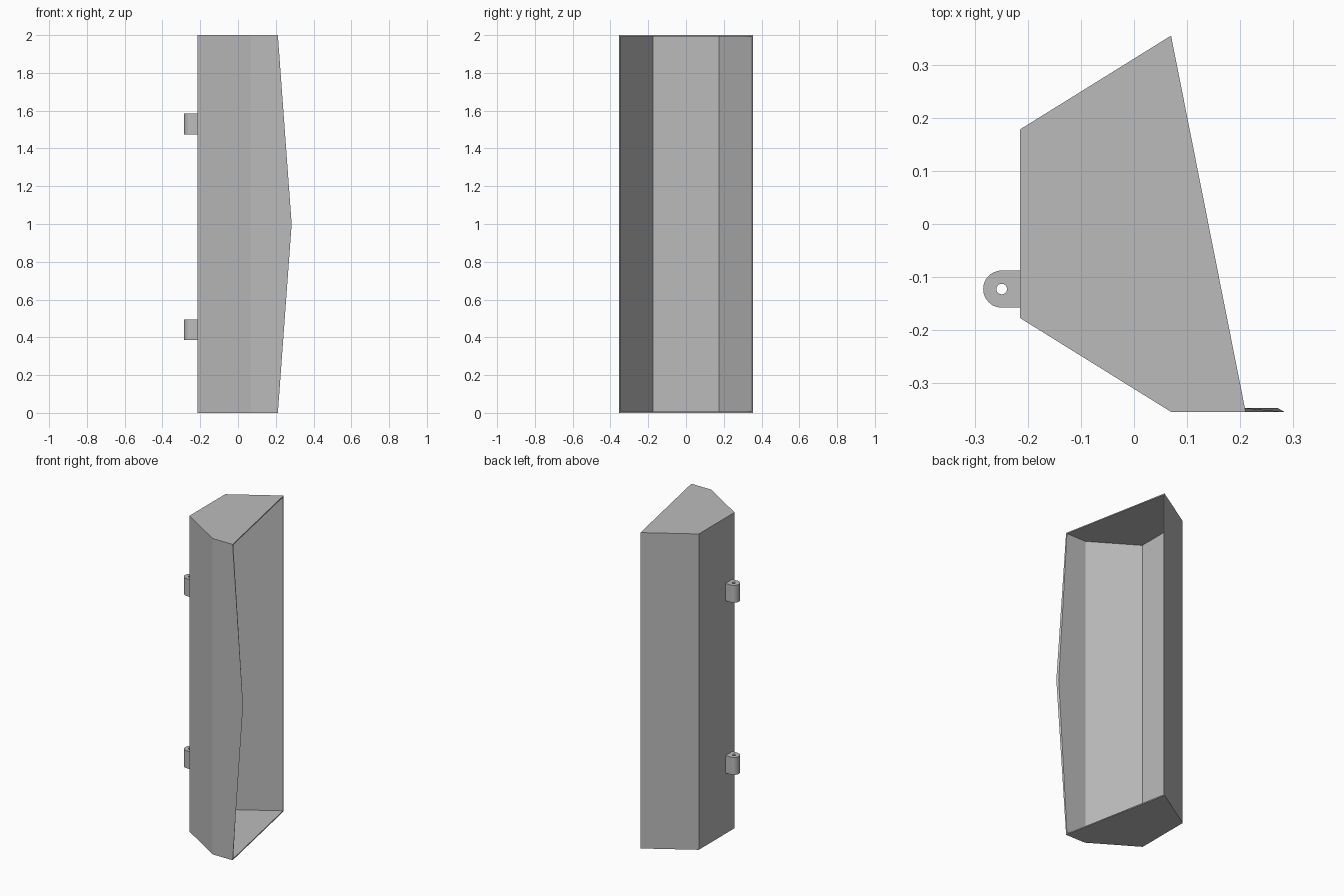
import bpy, bmesh, math
from mathutils import Vector
from mathutils.geometry import intersect_line_line_2d as _unused, intersect_line_line

if "Cube" in bpy.data.objects:
    bpy.data.objects.remove(bpy.data.objects["Cube"], do_unlink=True)

HEIGHT, SHEET = 2.0, 0.007

steel = bpy.data.materials.new("grey_steel")
steel.use_nodes = True
GREY = (0.5, 0.5, 0.5, 1)
steel.diffuse_color = GREY
steel.node_tree.nodes["Principled BSDF"].inputs["Base Color"].default_value = GREY


def finish(name, bm):
    bmesh.ops.recalc_face_normals(bm, faces=bm.faces)
    mesh = bpy.data.meshes.new(name)
    bm.to_mesh(mesh)
    bm.free()
    mesh.materials.append(steel)
    obj = bpy.data.objects.new(name, mesh)
    bpy.context.collection.objects.link(obj)
    return obj


def loft(name, lower, upper):
    """Solid between two matching loops of 3D points."""
    bm = bmesh.new()
    a = [bm.verts.new(p) for p in lower]
    b = [bm.verts.new(p) for p in upper]
    bm.faces.new(a)
    bm.faces.new(b)
    for i in range(len(a)):
        j = (i + 1) % len(a)
        bm.faces.new((a[i], a[j], b[j], b[i]))
    return finish(name, bm)


def prism(name, outline, z0, z1):
    return loft(name, [(x, y, z0) for x, y in outline], [(x, y, z1) for x, y in outline])


def inset(outline, distances):
    """Move each edge of a counter-clockwise outline inwards by its own distance."""
    lines = []
    for i, d in enumerate(distances):
        p = Vector((*outline[i], 0))
        q = Vector((*outline[(i + 1) % len(outline)], 0))
        n = Vector((p.y - q.y, q.x - p.x, 0)).normalized() * d
        lines.append((p + n, q + n))
    return [intersect_line_line(*lines[i - 1], *lines[i])[0].xy for i in range(len(lines))]


# Housing plan, counter-clockwise; the second-last edge is the open side
plan = [(-0.215, 0.179), (-0.215, -0.178), (0.07, -0.355), (0.211, -0.355), (0.07, 0.356)]
inner = inset(plan, [SHEET, SHEET, SHEET, 0, SHEET])

# End plates
prism("bottom_plate", plan, 0, SHEET)
prism("top_plate", plan, HEIGHT - SHEET, HEIGHT)

# Folded side walls
for name, i, j in (("spine_wall", 0, 1), ("front_slanted_wall", 1, 2), ("rear_slanted_wall", 4, 0)):
    prism(name, [plan[i], plan[j], inner[j], inner[i]], SHEET, HEIGHT - SHEET)


# Front panel with a pointed free edge, bevelled on the inside
def panel_loop(x0, x1, peak, y):
    return [(x0, y, 0), (x1, y, 0), (peak, y, HEIGHT / 2), (x1, y, HEIGHT), (x0, y, HEIGHT)]


loft("front_panel", panel_loop(plan[2][0], plan[3][0], 0.284, plan[2][1]),
     panel_loop(inner[2].x, inner[3].x, 0.272, inner[2].y))


# Hinge knuckles: rounded lug with a pin hole
def hinge(name, z, cx=-0.25, cy=-0.123, radius=0.035, hole=0.01, length=0.11):
    bm = bmesh.new()
    arc = [math.pi * (0.5 + i / 24) for i in range(25)]
    lug = [(cx + radius * math.cos(a), cy + radius * math.sin(a)) for a in arc]
    lug += [(plan[0][0], cy - radius), (plan[0][0], cy + radius)]
    ring = [math.tau * i / 24 for i in range(24)]
    pin = [(cx + hole * math.cos(a), cy + hole * math.sin(a)) for a in ring]
    edges = []
    for loop in (lug, pin):
        vs = [bm.verts.new((x, y, z)) for x, y in loop]
        edges += [bm.edges.new((vs[i - 1], vs[i])) for i in range(len(vs))]
    bmesh.ops.triangle_fill(bm, edges=edges, use_beauty=True, normal=(0, 0, 1))
    new = bmesh.ops.extrude_face_region(bm, geom=bm.faces[:], use_keep_orig=True)
    moved = [v for v in new["geom"] if isinstance(v, bmesh.types.BMVert)]
    bmesh.ops.translate(bm, verts=moved, vec=(0, 0, length))
    obj = finish(name, bm)
    bpy.ops.object.select_all(action="DESELECT")
    obj.select_set(True)
    bpy.context.view_layer.objects.active = obj
    bpy.ops.object.shade_smooth_by_angle()


hinge("lower_hinge", 0.385)
hinge("upper_hinge", 1.475)
